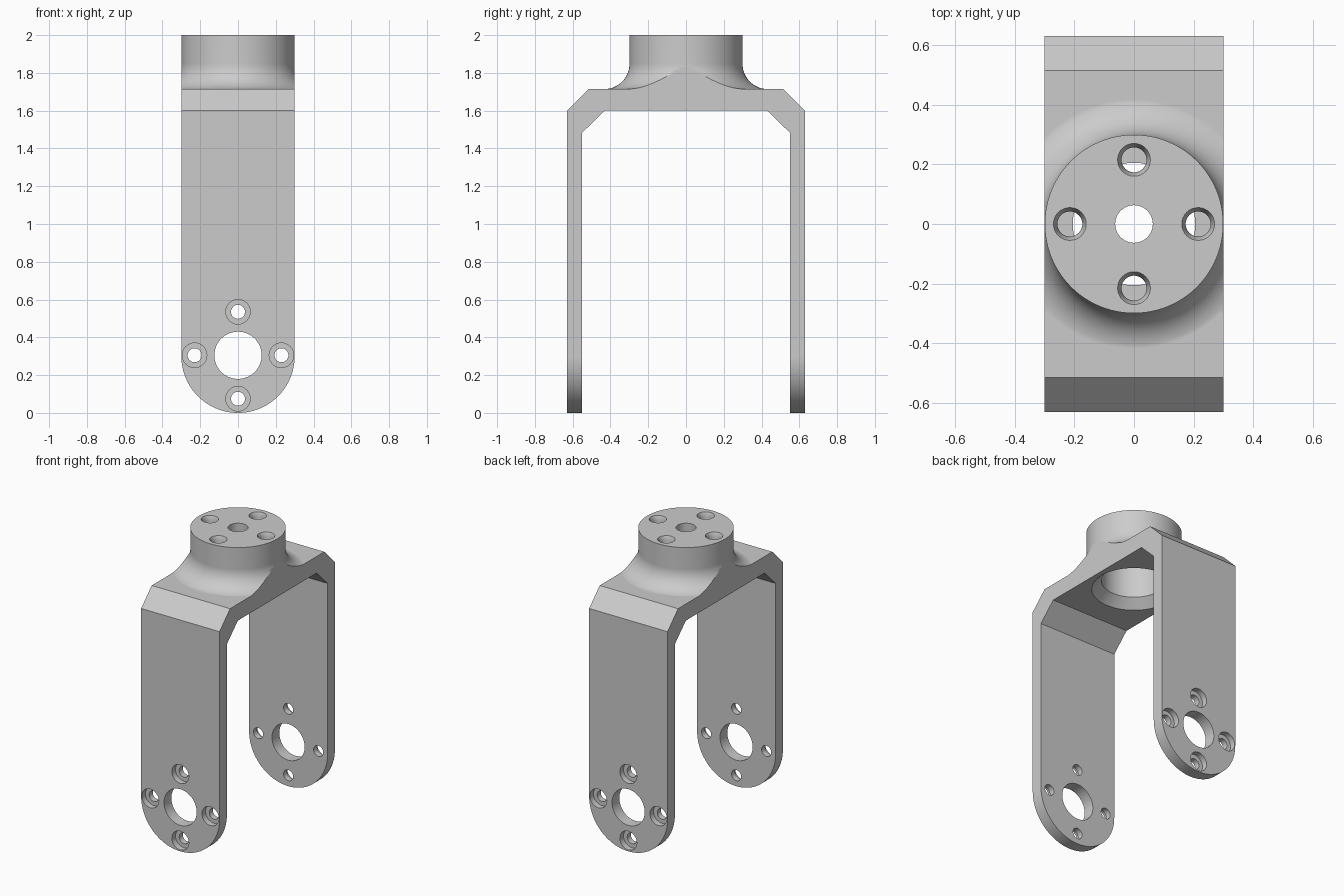
import bpy, bmesh, math
from mathutils import Matrix, Vector

if "Cube" in bpy.data.objects:
    bpy.data.objects.remove(bpy.data.objects["Cube"])

grey = bpy.data.materials.new("plain grey")
grey.diffuse_color = (0.6, 0.6, 0.6, 1)
grey.use_nodes = True
grey.node_tree.nodes["Principled BSDF"].inputs["Base Color"].default_value = grey.diffuse_color


def finish(bm, name):
    bmesh.ops.remove_doubles(bm, verts=bm.verts, dist=1e-5)
    bmesh.ops.recalc_face_normals(bm, faces=bm.faces)
    me = bpy.data.meshes.new(name)
    bm.to_mesh(me)
    bm.free()
    me.materials.append(grey)
    ob = bpy.data.objects.new(name, me)
    bpy.context.collection.objects.link(ob)
    return ob


def prism(name, pts, direction):
    """Extrude a closed outline along a vector."""
    bm = bmesh.new()
    f = bm.faces.new([bm.verts.new(p) for p in pts])
    r = bmesh.ops.extrude_face_region(bm, geom=[f])
    vs = [v for v in r["geom"] if isinstance(v, bmesh.types.BMVert)]
    bmesh.ops.translate(bm, verts=vs, vec=direction)
    return finish(bm, name)


def lathe(name, profile, steps=48, place=Matrix()):
    """Revolve (radius, height) points around z, then place the solid."""
    bm = bmesh.new()
    vs = [bm.verts.new((r, 0, z)) for r, z in profile]
    es = [bm.edges.new(p) for p in zip(vs, vs[1:])]
    bmesh.ops.spin(bm, geom=vs + es, cent=(0, 0, 0), axis=(0, 0, 1),
                   angle=math.tau, steps=steps, use_duplicate=False)
    bmesh.ops.transform(bm, matrix=place, verts=bm.verts)
    return finish(bm, name)


def combine(target, tool, operation):
    m = target.modifiers.new("bool", "BOOLEAN")
    m.operation, m.solver, m.object = operation, "EXACT", tool
    bpy.context.view_layer.objects.active = target
    bpy.ops.object.modifier_apply(modifier=m.name)
    bpy.data.objects.remove(tool)


# Yoke: arch profile with chamfered corners, mirrored across y
half = [(0.63, -0.1), (0.63, 1.6), (0.515, 1.715)]
inner = [(0.43, 1.6), (0.55, 1.483), (0.55, -0.1)]
right = inner + half
outline = right + [(-y, z) for y, z in reversed(right)]
fork = prism("fork_bracket", [(-0.5, y, z) for y, z in outline], Vector((1, 0, 0)))

# Neck with a fillet sweeping out to the top plate
R = 0.135
fillet = [(0.434 - R * math.cos(a), 1.849 - R * math.sin(a))
          for a in (math.pi / 2 * i / 14 for i in range(15))]
neck = lathe("neck", [(0, 2.0), (0.299, 2.0)] + fillet + [(0.434, 1.65), (0, 1.65)], 96)
combine(fork, neck, "UNION")

# Trim to width with rounded leg ends
arc = [(0.3 * math.cos(a), 0.3 - 0.3 * math.sin(a))
       for a in (math.pi * i / 48 for i in range(49))]
trim = prism("trim", [(x, -1, z) for x, z in arc + [(-0.3, 3), (0.3, 3)]], Vector((0, 2, 0)))
combine(fork, trim, "INTERSECT")

# Leg holes: large bore and four counterbored bolt holes through both legs
def along_y(x, z):
    return Matrix.Translation((x, 0, z)) @ Matrix.Rotation(math.pi / 2, 4, "X")

ZC = 0.305
combine(fork, lathe("bore", [(0, -1), (0.125, -1), (0.125, 1), (0, 1)], 64,
                    along_y(0, ZC)), "DIFFERENCE")
bolt = [(0, -0.8), (0.065, -0.8), (0.065, -0.59), (0.037, -0.59),
        (0.037, 0.59), (0.065, 0.59), (0.065, 0.8), (0, 0.8)]
for dx, dz in ((1, 0), (0, 1), (-1, 0), (0, -1)):
    combine(fork, lathe("bolt", bolt, 32, along_y(0.23 * dx, ZC + 0.23 * dz)), "DIFFERENCE")

# Recess under the neck, with a flared mouth
combine(fork, lathe("recess", [(0, 1.5), (0.28, 1.5), (0.28, 1.585), (0.205, 1.66),
                               (0.205, 1.87), (0, 1.87)], 64), "DIFFERENCE")

# Neck top holes: centre bore and four countersunk bolt holes
combine(fork, lathe("centre", [(0, 1.8), (0.063, 1.8), (0.063, 2.1), (0, 2.1)], 48), "DIFFERENCE")
sink = [(0, 1.868), (0.042, 1.868), (0.042, 1.97), (0.055, 2.0), (0.055, 2.1), (0, 2.1)]
for dx, dy in ((1, 0), (0, 1), (-1, 0), (0, -1)):
    combine(fork, lathe("sink", sink, 32,
                        Matrix.Translation((0.215 * dx, 0.215 * dy, 0))), "DIFFERENCE")

# Smooth curved areas, keep flat faces flat
bpy.ops.object.select_all(action="DESELECT")
fork.select_set(True)
bpy.context.view_layer.objects.active = fork
bpy.ops.object.shade_smooth_by_angle(angle=math.radians(25))
wn = fork.modifiers.new("weighted", "WEIGHTED_NORMAL")
wn.keep_sharp = True
